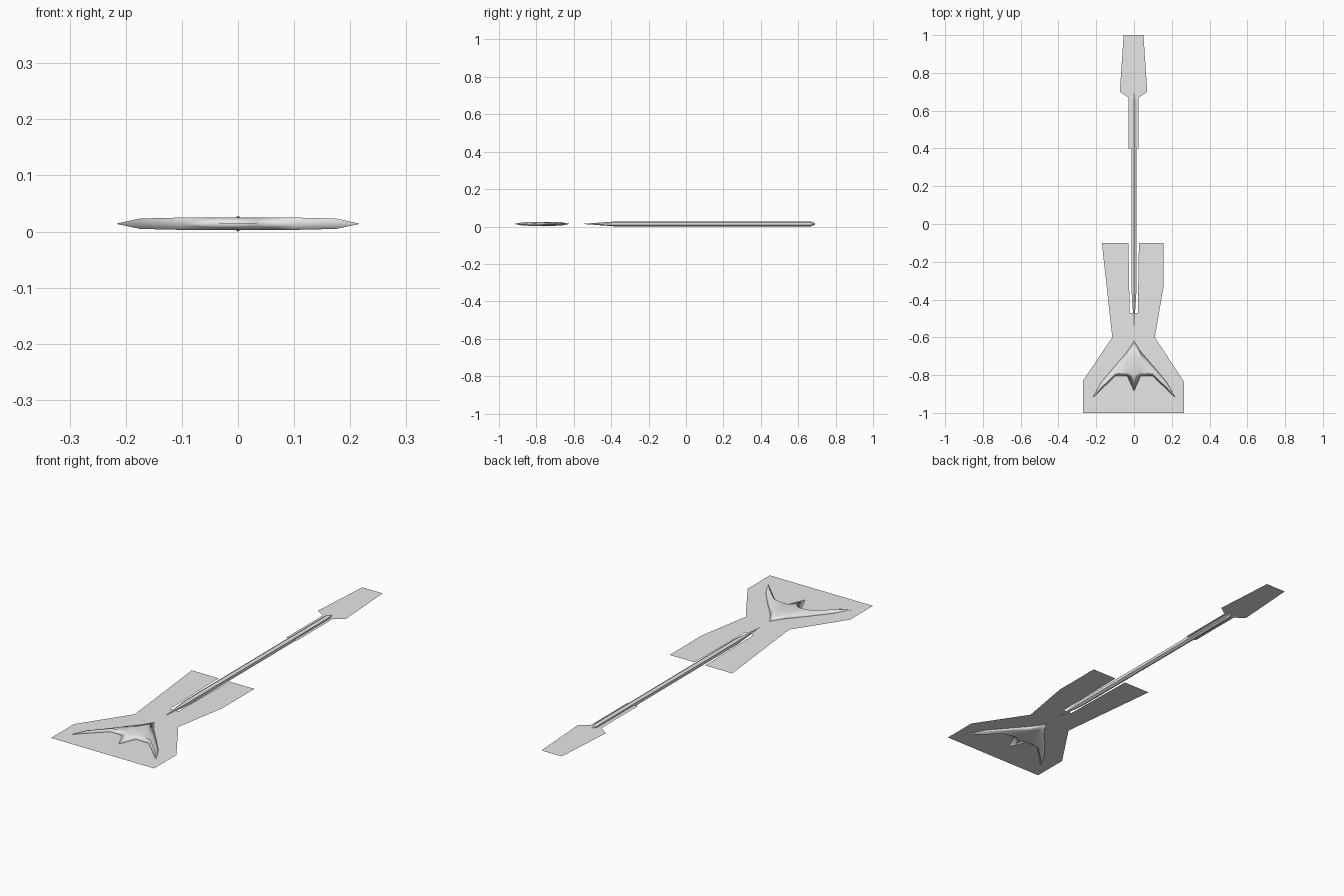
import bpy, math

if "Cube" in bpy.data.objects:
    bpy.data.objects.remove(bpy.data.objects["Cube"], do_unlink=True)

MID = 0.014  # height of the flat mid plane

grey = bpy.data.materials.new("light_grey")
grey.use_nodes = True
grey.diffuse_color = (0.8, 0.8, 0.8, 1)
grey.node_tree.nodes["Principled BSDF"].inputs["Base Color"].default_value = (0.8, 0.8, 0.8, 1)


def make(name, verts, faces):
    mesh = bpy.data.meshes.new(name)
    mesh.from_pydata(verts, [], faces)
    mesh.materials.append(grey)
    obj = bpy.data.objects.new(name, mesh)
    obj.location.z = MID
    bpy.context.collection.objects.link(obj)
    return obj


def smooth(obj, angle):
    bpy.ops.object.select_all(action='DESELECT')
    obj.select_set(True)
    bpy.context.view_layer.objects.active = obj
    bpy.ops.object.shade_smooth_by_angle(angle=math.radians(angle))


def card(name, outline):
    """Flat sheet without thickness, facing up."""
    return make(name, [(x, y, 0) for x, y in outline], [range(len(outline))])


# Flat sheets: broad head with two prongs beside the shaft, and the tail
card("head_sheet", [
    (-0.27, -1), (0.265, -1), (0.265, -0.835), (0.11, -0.6), (0.155, -0.34),
    (0.155, -0.1), (0.026, -0.1), (0.02, -0.47), (-0.023, -0.47),
    (-0.03, -0.1), (-0.17, -0.1), (-0.115, -0.6), (-0.27, -0.83)])
card("tail_sheet", [
    (-0.03, 0.4), (0.025, 0.4), (0.025, 0.67), (0.07, 0.7), (0.05, 1),
    (-0.055, 1), (-0.075, 0.7), (-0.03, 0.67)])

# Six-sided shaft, tapered at both ends
SIDES = 6
rings = [(-0.55, 0.0005), (-0.37, 0.0138), (0.665, 0.0138), (0.69, 0.004)]
verts = [(r * math.sin(a), y, r * math.cos(a))
         for y, r in rings
         for a in (2 * math.pi * i / SIDES for i in range(SIDES))]
faces = [(k * SIDES + i, k * SIDES + (i + 1) % SIDES,
          (k + 1) * SIDES + (i + 1) % SIDES, (k + 1) * SIDES + i)
         for k in range(len(rings) - 1) for i in range(SIDES)]
last = (len(rings) - 1) * SIDES
faces += [range(SIDES - 1, -1, -1), range(last, last + SIDES)]
make("shaft", verts, faces)

# Raised winged core of the head: columns of (x, [(y, z) from rear to front])
columns = [
    (0.0, [(-0.62, 0), (-0.67, 0.0095), (-0.80, 0.0112), (-0.885, 0)]),
    (0.035, [(-0.675, 0), (-0.715, 0.006), (-0.785, 0.0112), (-0.806, 0)]),
    (0.10, [(-0.75, 0), (-0.77, 0.006), (-0.795, 0.0110), (-0.806, 0)]),
    (0.175, [(-0.84, 0), (-0.852, 0.005), (-0.868, 0.0092), (-0.878, 0)]),
    (0.216, [(-0.914, 0), (-0.916, 0.0004), (-0.918, 0.0004), (-0.92, 0)]),
]
verts = [(x, y, z) for x, col in columns for y, z in col]
faces = [(4 * c + r, 4 * c + r + 1, 4 * c + r + 5, 4 * c + r + 4)
         for c in range(len(columns) - 1) for r in range(3)]
core = make("head_core", verts, faces)
mirror = core.modifiers.new("Mirror", 'MIRROR')
mirror.use_axis = (True, False, True)
mirror.merge_threshold = 0.0002
smooth(core, 35)
